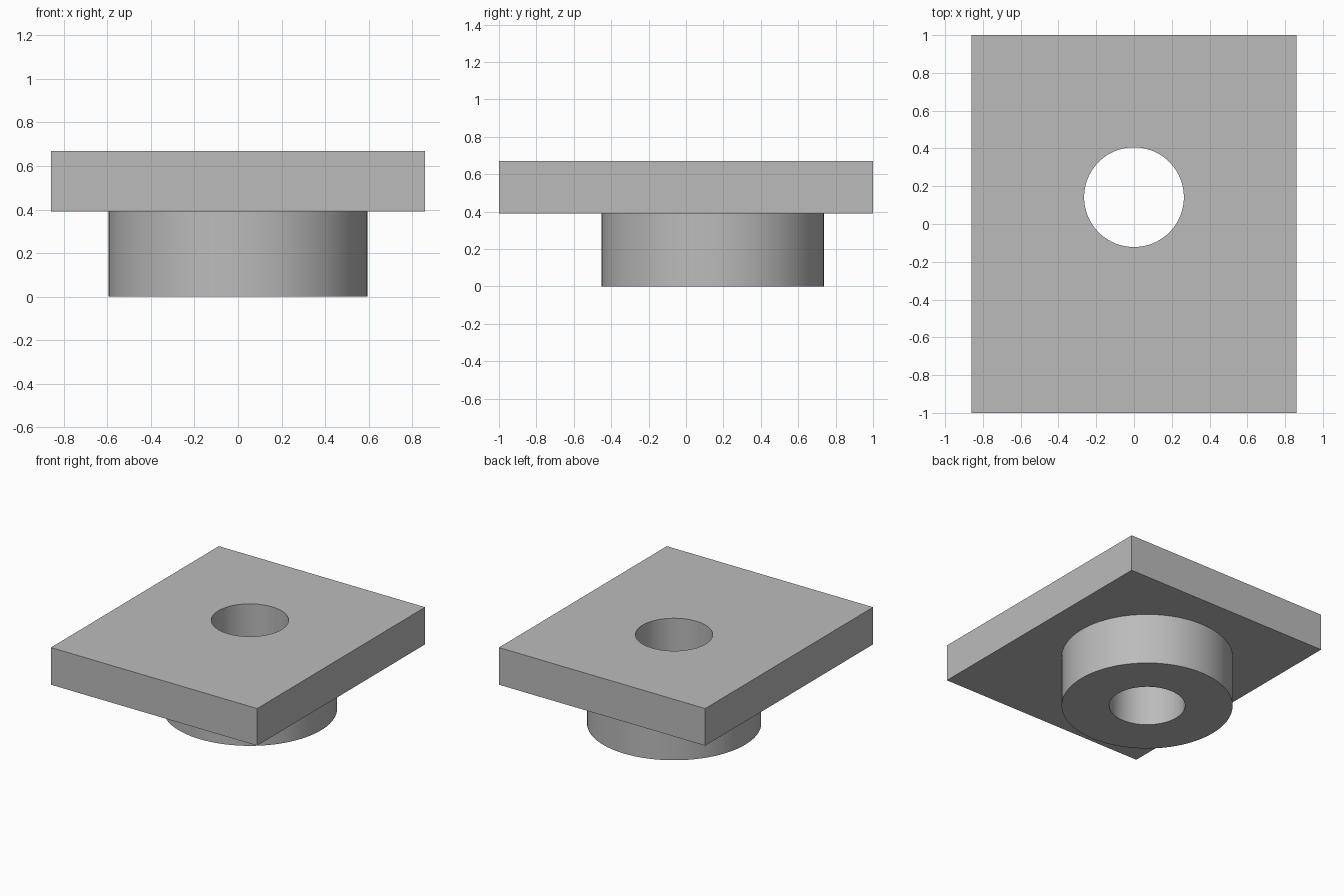
import bpy

# Remove the default cube
cube = bpy.data.objects.get("Cube")
if cube:
    bpy.data.objects.remove(cube, do_unlink=True)

WIDTH, LENGTH = 1.72, 2.0
PLATE_BOTTOM, PLATE_TOP = 0.39, 0.67
AXIS_Y = 0.142
BOSS_RADIUS, BORE_RADIUS = 0.595, 0.264

grey = bpy.data.materials.new("plain grey")
grey.use_nodes = True
colour = (0.5, 0.5, 0.5, 1)
grey.diffuse_color = colour
grey.node_tree.nodes["Principled BSDF"].inputs["Base Color"].default_value = colour


def cylinder(name, radius, bottom, top):
    """Upright cylinder on the shared boss axis."""
    bpy.ops.mesh.primitive_cylinder_add(
        vertices=96, radius=radius, depth=top - bottom,
        location=(0, AXIS_Y, (bottom + top) / 2))
    obj = bpy.context.object
    obj.name = name
    obj.data.materials.append(grey)
    return obj


def combine(target, tool, operation):
    """Apply a boolean and discard the tool object."""
    tool.hide_render = True
    mod = target.modifiers.new(operation.lower(), "BOOLEAN")
    mod.operation = operation
    mod.solver = "EXACT"
    mod.object = tool
    bpy.context.view_layer.objects.active = target
    bpy.ops.object.modifier_apply(modifier=mod.name)
    bpy.data.objects.remove(tool, do_unlink=True)


# Rectangular mounting plate
bpy.ops.mesh.primitive_cube_add(size=1, location=(0, 0, (PLATE_BOTTOM + PLATE_TOP) / 2))
plate = bpy.context.object
plate.name = "plate_with_boss"
plate.scale = (WIDTH, LENGTH, PLATE_TOP - PLATE_BOTTOM)
bpy.ops.object.transform_apply(location=True, rotation=False, scale=True)
plate.data.materials.append(grey)

# Round boss underneath, sunk into the plate, and the through bore
combine(plate, cylinder("boss", BOSS_RADIUS, 0, PLATE_BOTTOM + 0.1), "UNION")
combine(plate, cylinder("bore", BORE_RADIUS, -0.2, PLATE_TOP + 0.2), "DIFFERENCE")

# Smooth round walls with crisp edges
bpy.ops.object.select_all(action="DESELECT")
plate.select_set(True)
bpy.context.view_layer.objects.active = plate
bpy.ops.object.shade_smooth_by_angle()
